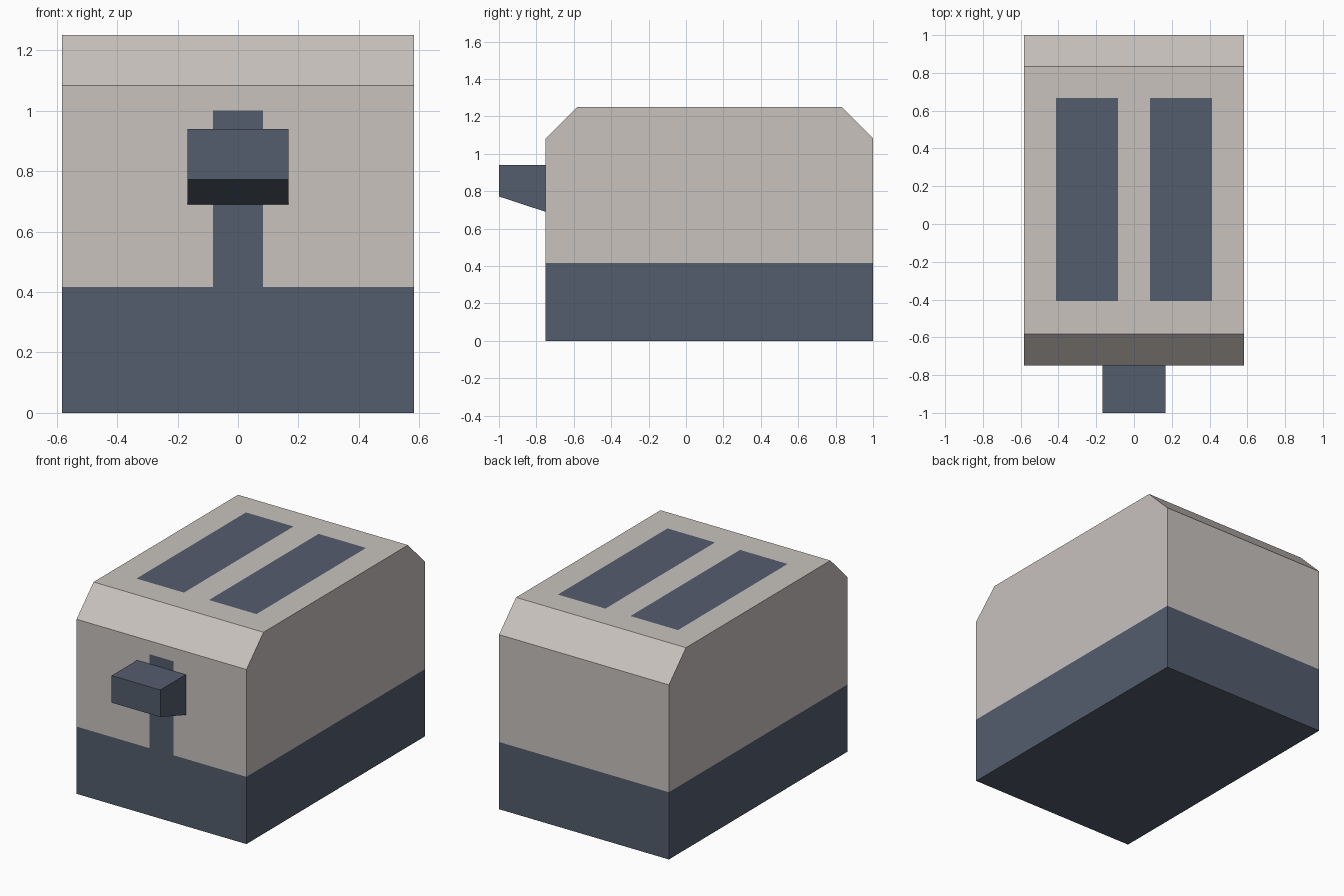
import bpy, bmesh
from mathutils import Vector

if "Cube" in bpy.data.objects:
    bpy.data.objects.remove(bpy.data.objects["Cube"])


def material(name, rgb):
    """Flat colour given as sRGB 0-255, stored as linear."""
    m = bpy.data.materials.new(name)
    lin = [((c / 255 + 0.055) / 1.055) ** 2.4 for c in rgb]
    m.diffuse_color = (*lin, 1)
    m.use_nodes = True
    m.node_tree.nodes["Principled BSDF"].inputs["Base Color"].default_value = m.diffuse_color
    return m


CREAM = material("warm grey", (200, 194, 190))
NAVY = material("slate blue", (84, 93, 109))


def extrude_profile(points, half_width):
    """Closed prism from a (y, z) side profile, centred on x = 0."""
    bm = bmesh.new()
    base = bm.faces.new([bm.verts.new((-half_width, y, z)) for y, z in points])
    ext = bmesh.ops.extrude_face_region(bm, geom=[base], use_keep_orig=True)["geom"]
    moved = [g for g in ext if isinstance(g, bmesh.types.BMVert)]
    bmesh.ops.translate(bm, verts=moved, vec=(2 * half_width, 0, 0))
    bmesh.ops.recalc_face_normals(bm, faces=bm.faces)
    return bm


def cut(bm, axis, value, normal=None):
    """Cut all faces, or only those facing along normal, at axis = value."""
    bm.normal_update()
    faces = [f for f in bm.faces if normal is None or f.normal.dot(Vector(normal)) > 0.99]
    geom = set(faces)
    for f in faces:
        geom.update(f.edges)
        geom.update(f.verts)
    co, no = [0, 0, 0], [0, 0, 0]
    co[axis], no[axis] = value, 1
    bmesh.ops.bisect_plane(bm, geom=list(geom), dist=1e-5, plane_co=co, plane_no=no)


def finish(bm, name, mats):
    me = bpy.data.meshes.new(name)
    bm.to_mesh(me)
    bm.free()
    for m in mats:
        me.materials.append(m)
    ob = bpy.data.objects.new(name, me)
    bpy.context.collection.objects.link(ob)
    return ob


# Body: box with chamfered front and back top edges
BASE_TOP, TRACK_TOP, TRACK_X = 0.417, 1.0, 0.083
SLOT_X, SLOT_Y = (0.086, 0.412), (-0.407, 0.667)
FRONT, UP = (0, -1, 0), (0, 0, 1)
body = extrude_profile([(-0.75, 0), (1, 0), (1, 1.083), (0.833, 1.25),
                        (-0.583, 1.25), (-0.75, 1.083)], 0.583)
cut(body, 2, BASE_TOP)
cut(body, 2, TRACK_TOP, FRONT)
for side in (-1, 1):
    cut(body, 0, side * TRACK_X, FRONT)
    for x in SLOT_X:
        cut(body, 0, side * x, UP)
for y in SLOT_Y:
    cut(body, 1, y, UP)

# Colour the base band, lever track and bread slots
body.normal_update()
for f in body.faces:
    c = f.calc_center_median()
    base = c.z < BASE_TOP
    track = f.normal.y < -0.99 and abs(c.x) < TRACK_X and c.z < TRACK_TOP
    slot = (f.normal.z > 0.99 and SLOT_X[0] < abs(c.x) < SLOT_X[1]
            and SLOT_Y[0] < c.y < SLOT_Y[1])
    f.material_index = int(base or track or slot)
finish(body, "toaster_body", [CREAM, NAVY])

# Lever: wedge with a sloping underside
lever = extrude_profile([(-0.75, 0.69), (-0.75, 0.94), (-1, 0.94), (-1, 0.772)], 0.167)
finish(lever, "lever_handle", [NAVY])
